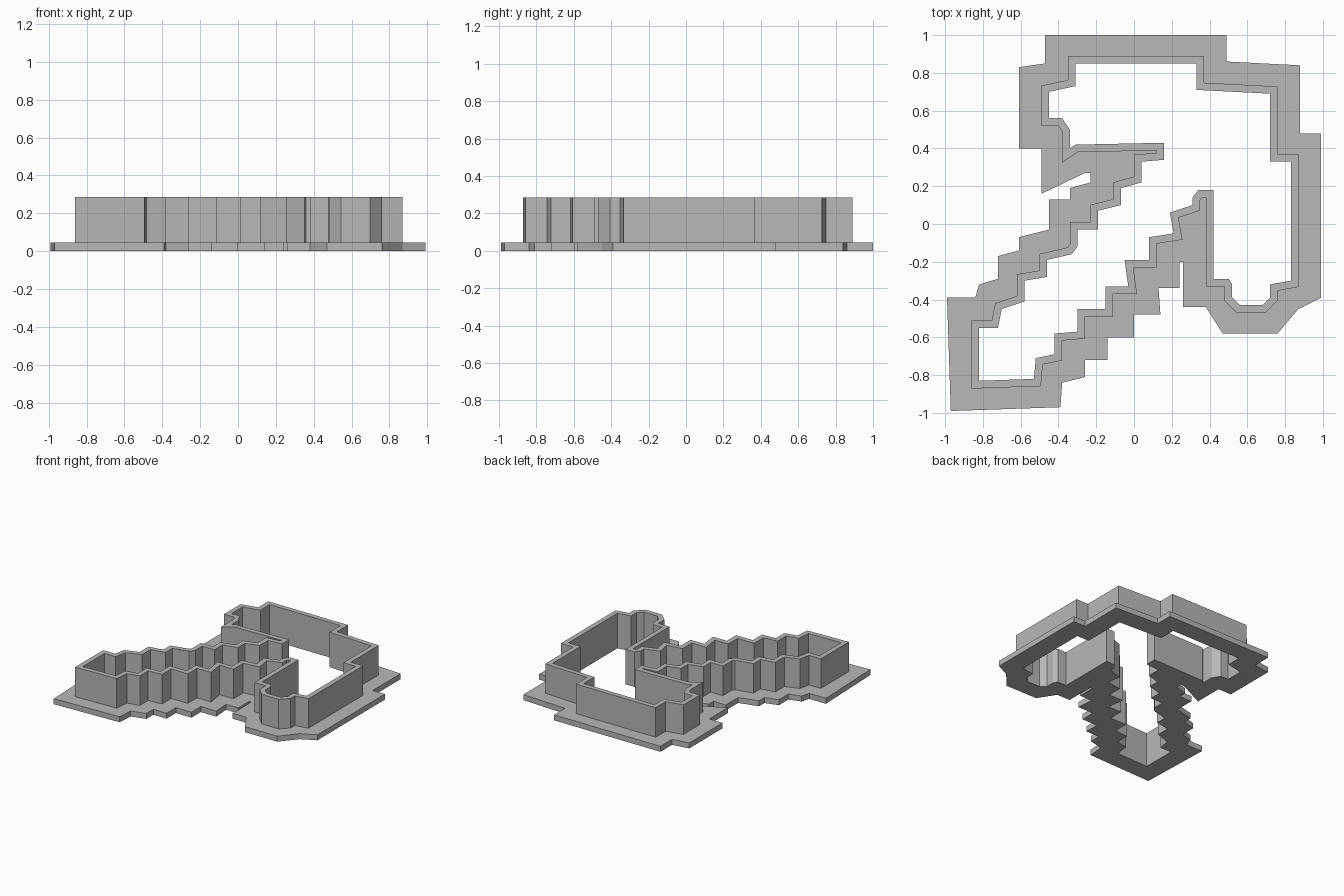
import bpy
import bmesh
from mathutils import Vector

if "Cube" in bpy.data.objects:
    bpy.data.objects.remove(bpy.data.objects["Cube"], do_unlink=True)

UNIT = 0.01          # outlines are given in hundredths
WALL_THICKNESS = 0.04
BASE_TOP = 0.045
WALL_TOP = 0.286

grey = bpy.data.materials.new("plain_grey")
grey.use_nodes = True
grey.diffuse_color = (0.48, 0.48, 0.48, 1)
grey.node_tree.nodes["Principled BSDF"].inputs["Base Color"].default_value = grey.diffuse_color

# Inside edge of the cutter, clockwise from the top left
cut_outline = [
    (-31, 85), (33, 85), (33, 71), (72, 69), (72, 33), (83, 33), (83, -30),
    (72, -32), (72, -39), (68, -43), (56, -43), (52, -39), (52, -32), (50, -29),
    (42, -29), (42, 18), (34, 18), (31, 14), (31, 10), (19, 6), (21, -5),
    (8, -7), (8, -19), (-5, -19), (-3, -33), (-15, -33), (-15, -45), (-30, -45),
    (-30, -57), (-42, -58), (-42, -69), (-52, -71), (-53, -82), (-82, -83),
    (-82, -55), (-72, -55), (-70, -45), (-58, -41), (-58, -30), (-46, -28),
    (-46, -19), (-33, -16), (-30, -12), (-30, -3), (-19, -3), (-19, 7),
    (-7, 10), (-7, 19), (4, 22), (4, 33), (16, 34), (16, 43), (-31, 42),
    (-34, 40), (-34, 50), (-38, 56), (-45, 56), (-45, 70), (-31, 73)]

# Outside edge of the flat flange, clockwise from the top left
flange_outline = [
    (-47, 100), (49, 100), (49, 86), (88, 84), (88, 48), (99, 48), (99, -39),
    (87, -45), (76, -58), (47, -58), (38, -44), (26, -44), (26, -20), (24, -20),
    (24, -34), (13, -34), (14, -48), (0, -48), (0, -60), (-14, -60), (-14, -72),
    (-26, -72), (-26, -81), (-38, -84), (-39, -97), (-97, -99), (-99, -39),
    (-84, -39), (-82, -32), (-72, -29), (-72, -17), (-61, -14), (-61, -7),
    (-45, -3), (-45, 13), (-34, 13), (-34, 19), (-23, 22), (-23, 27), (-26, 27),
    (-49, 16), (-49, 40), (-61, 40), (-61, 83), (-47, 85)]


def scaled(outline):
    return [Vector(point) * UNIT for point in outline]


def outward_normal(start, end):
    direction = (end - start).normalized()
    return Vector((-direction.y, direction.x))


def offset(points, distance):
    """Move a clockwise outline outwards with mitred corners."""
    result = []
    for i, point in enumerate(points):
        before = outward_normal(points[i - 1], point)
        after = outward_normal(point, points[(i + 1) % len(points)])
        result.append(point + (before + after) * distance / (1 + before.dot(after)))
    return result


def make_ring(name, inner, outer, bottom, top):
    """Fill between two outlines and extrude the result upwards."""
    bm = bmesh.new()
    edges = []
    for outline in (inner, outer):
        verts = [bm.verts.new((p.x, p.y, bottom)) for p in outline]
        edges += [bm.edges.new((verts[i - 1], verts[i])) for i in range(len(verts))]
    bmesh.ops.triangle_fill(bm, use_beauty=True, use_dissolve=False, edges=edges)
    extruded = bmesh.ops.extrude_face_region(bm, geom=bm.faces[:], use_keep_orig=True)
    raised = [item for item in extruded["geom"] if isinstance(item, bmesh.types.BMVert)]
    bmesh.ops.translate(bm, verts=raised, vec=(0, 0, top - bottom))
    bmesh.ops.recalc_face_normals(bm, faces=bm.faces[:])
    mesh = bpy.data.meshes.new(name)
    bm.to_mesh(mesh)
    bm.free()
    mesh.materials.append(grey)
    ring = bpy.data.objects.new(name, mesh)
    bpy.context.collection.objects.link(ring)
    return ring


# Flat flange and the thin upright wall that follows the opening
inside = scaled(cut_outline)
make_ring("base_flange", inside, scaled(flange_outline), 0, BASE_TOP)
make_ring("cutter_wall", inside, offset(inside, WALL_THICKNESS), BASE_TOP, WALL_TOP)
